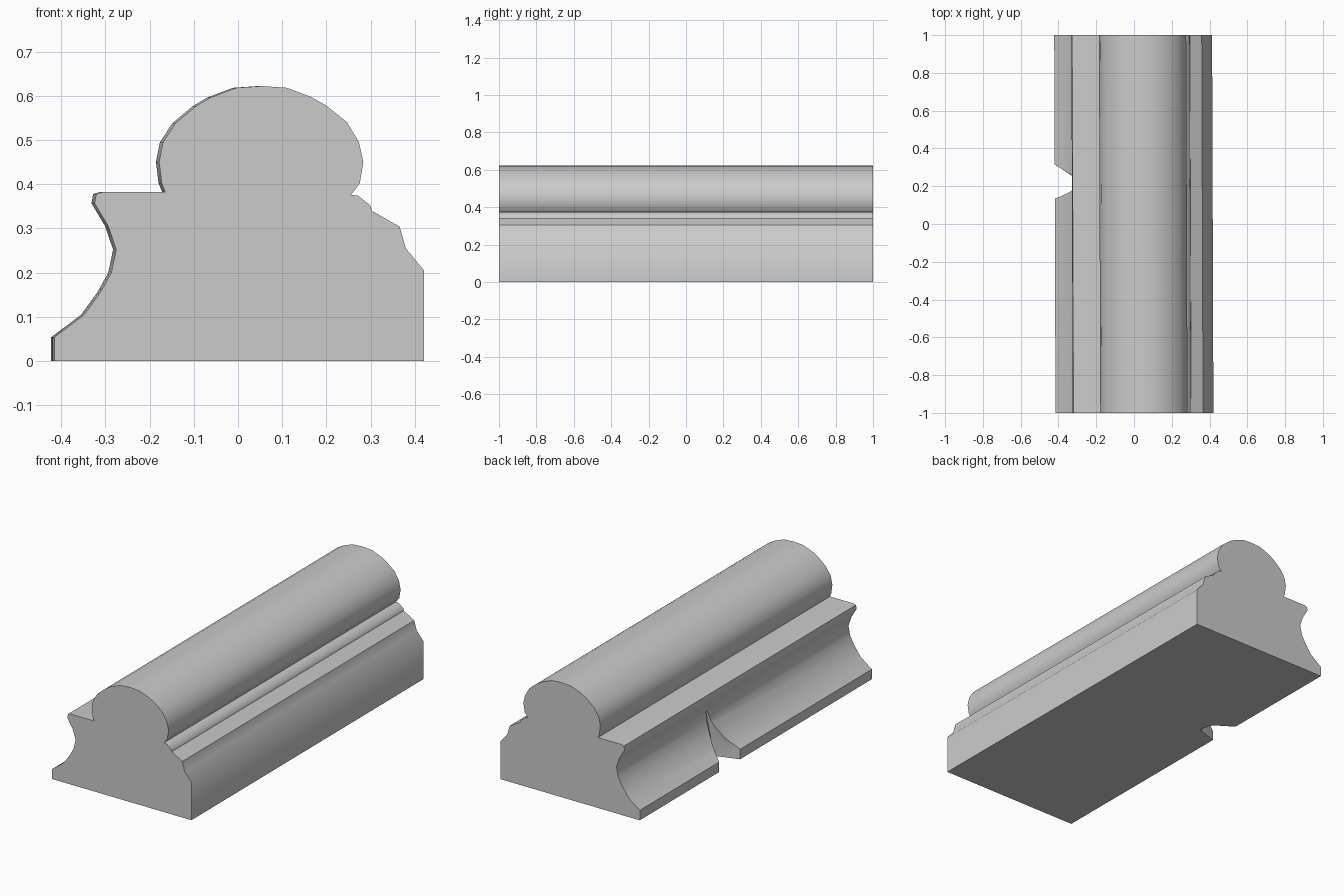
import bpy, bmesh

if "Cube" in bpy.data.objects:
    bpy.data.objects.remove(bpy.data.objects["Cube"])

# Moulding cross-section (x, z), anticlockwise from bottom left
profile = [
    (-0.419, 0), (0.417, 0), (0.417, 0.205), (0.376, 0.255), (0.362, 0.304),
    (0.299, 0.34), (0.296, 0.352), (0.268, 0.374), (0.252, 0.376),
    (0.272, 0.402), (0.28, 0.45), (0.27, 0.495), (0.243, 0.54), (0.196, 0.578),
    (0.16, 0.598), (0.107, 0.618), (0.05, 0.622), (-0.008, 0.618),
    (-0.066, 0.596), (-0.098, 0.577), (-0.145, 0.538), (-0.173, 0.495),
    (-0.182, 0.45), (-0.176, 0.402), (-0.168, 0.382), (-0.31, 0.382),
    (-0.324, 0.378), (-0.328, 0.357), (-0.297, 0.305), (-0.279, 0.252),
    (-0.29, 0.2), (-0.315, 0.155), (-0.352, 0.104), (-0.419, 0.054),
]


def make_object(name, bm):
    bmesh.ops.recalc_face_normals(bm, faces=bm.faces)
    mesh = bpy.data.meshes.new(name)
    bm.to_mesh(mesh)
    bm.free()
    obj = bpy.data.objects.new(name, mesh)
    bpy.context.collection.objects.link(obj)
    return obj


# Long moulding, very slightly skewed along its length
bm = bmesh.new()
front = bm.faces.new([bm.verts.new((x + 0.0035, -1, z)) for x, z in profile])
ext = bmesh.ops.extrude_face_region(bm, geom=[front], use_keep_orig=True)
moved = [v for v in ext["geom"] if isinstance(v, bmesh.types.BMVert)]
bmesh.ops.translate(bm, vec=(-0.007, 2, 0), verts=moved)
moulding = make_object("moulding", bm)

# Chipped notch in the lower left edge: prism narrowing to a point
outline = [(-0.49, 0.36), (-0.42, 0.315), (-0.34, 0.262), (-0.31, 0.17),
           (-0.34, 0.16), (-0.42, 0.135), (-0.49, 0.12)]
bm = bmesh.new()
for z in (-0.1, 0.07):
    for x, y in outline:
        bm.verts.new((x, y, z))
bm.verts.new((-0.27, 0.22, 0.265))
hull = bmesh.ops.convex_hull(bm, input=bm.verts)
bmesh.ops.delete(bm, geom=[v for v in bm.verts if not v.link_faces], context='VERTS')
cutter = make_object("chip_cutter", bm)
cutter.hide_render = True

cut = moulding.modifiers.new("chip", 'BOOLEAN')
cut.operation = 'DIFFERENCE'
cut.solver = 'EXACT'
cut.object = cutter
bpy.ops.object.select_all(action='DESELECT')
moulding.select_set(True)
bpy.context.view_layer.objects.active = moulding
bpy.ops.object.modifier_apply(modifier="chip")
bpy.data.objects.remove(cutter, do_unlink=True)

# Smooth curves, sharp fillets
bpy.ops.object.shade_smooth_by_angle(angle=0.75)
